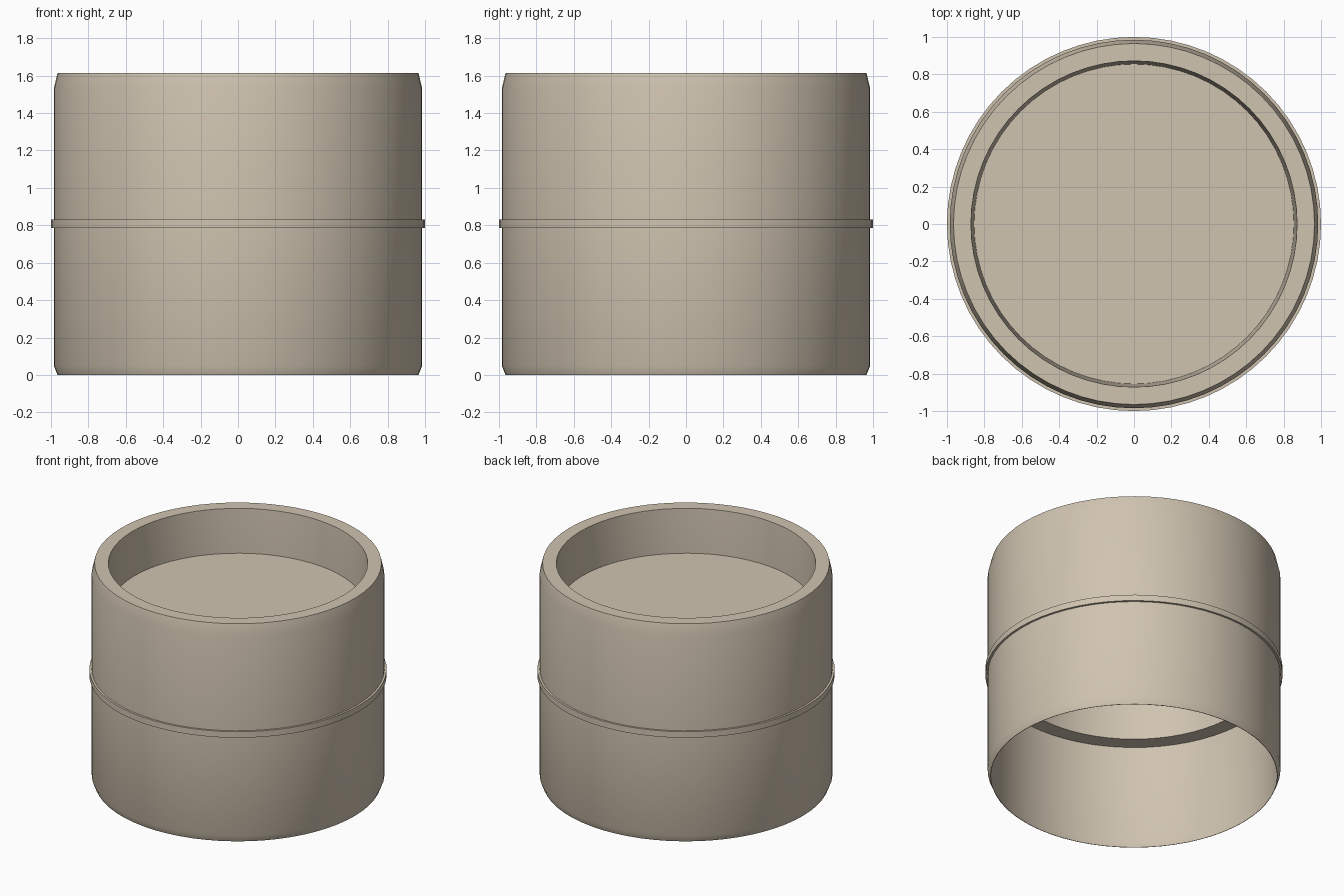
import bpy
import bmesh
import math

cube = bpy.data.objects.get("Cube")
if cube:
    bpy.data.objects.remove(cube, do_unlink=True)

SIDES = 64

# Single beige colour
beige = bpy.data.materials.new("warm_beige")
beige.use_nodes = True
COLOUR = (0.63, 0.55, 0.435, 1.0)
beige.diffuse_color = COLOUR
bsdf = next(n for n in beige.node_tree.nodes if n.type == 'BSDF_PRINCIPLED')
bsdf.inputs["Base Color"].default_value = COLOUR
bsdf.inputs["Roughness"].default_value = 0.7


def lathe(name, profile):
    """Revolve a closed (radius, height) profile around z."""
    bm = bmesh.new()
    verts = [bm.verts.new((r, 0, z)) for r, z in profile]
    edges = [bm.edges.new((verts[i], verts[(i + 1) % len(verts)]))
             for i in range(len(verts))]
    bmesh.ops.spin(bm, geom=verts + edges, cent=(0, 0, 0), axis=(0, 0, 1),
                   angle=math.tau, steps=SIDES, use_merge=True)
    bmesh.ops.remove_doubles(bm, verts=bm.verts, dist=1e-5)
    bmesh.ops.recalc_face_normals(bm, faces=bm.faces)
    mesh = bpy.data.meshes.new(name)
    bm.to_mesh(mesh)
    bm.free()
    obj = bpy.data.objects.new(name, mesh)
    bpy.context.collection.objects.link(obj)
    mesh.materials.append(beige)
    bpy.ops.object.select_all(action='DESELECT')
    obj.select_set(True)
    bpy.context.view_layer.objects.active = obj
    bpy.ops.object.shade_smooth_by_angle(angle=math.radians(30))
    return obj


# Lower half: thin open skirt with a tapered foot
lathe("lower_skirt", [
    (0.965, 0.0), (0.985, 0.05), (0.985, 0.79),
    (0.978, 0.79), (0.978, 0.05), (0.962, 0.0)])

# Upper half: thick wall with a tapered lip and a sloping inner face
lathe("upper_wall", [
    (0.985, 0.785), (0.985, 1.53), (0.965, 1.615),
    (0.872, 1.615), (0.855, 1.29), (0.865, 0.785)])

# Thin raised band around the middle
lathe("middle_band", [
    (0.98, 0.785), (1.0, 0.785), (1.0, 0.83), (0.98, 0.83)])

# Recessed floor closing the upper half
bpy.ops.mesh.primitive_cylinder_add(vertices=SIDES, radius=0.858, depth=0.02,
                                    location=(0, 0, 1.28))
floor = bpy.context.object
floor.name = "recessed_floor"
floor.data.materials.append(beige)
bpy.ops.object.shade_smooth_by_angle(angle=math.radians(30))
